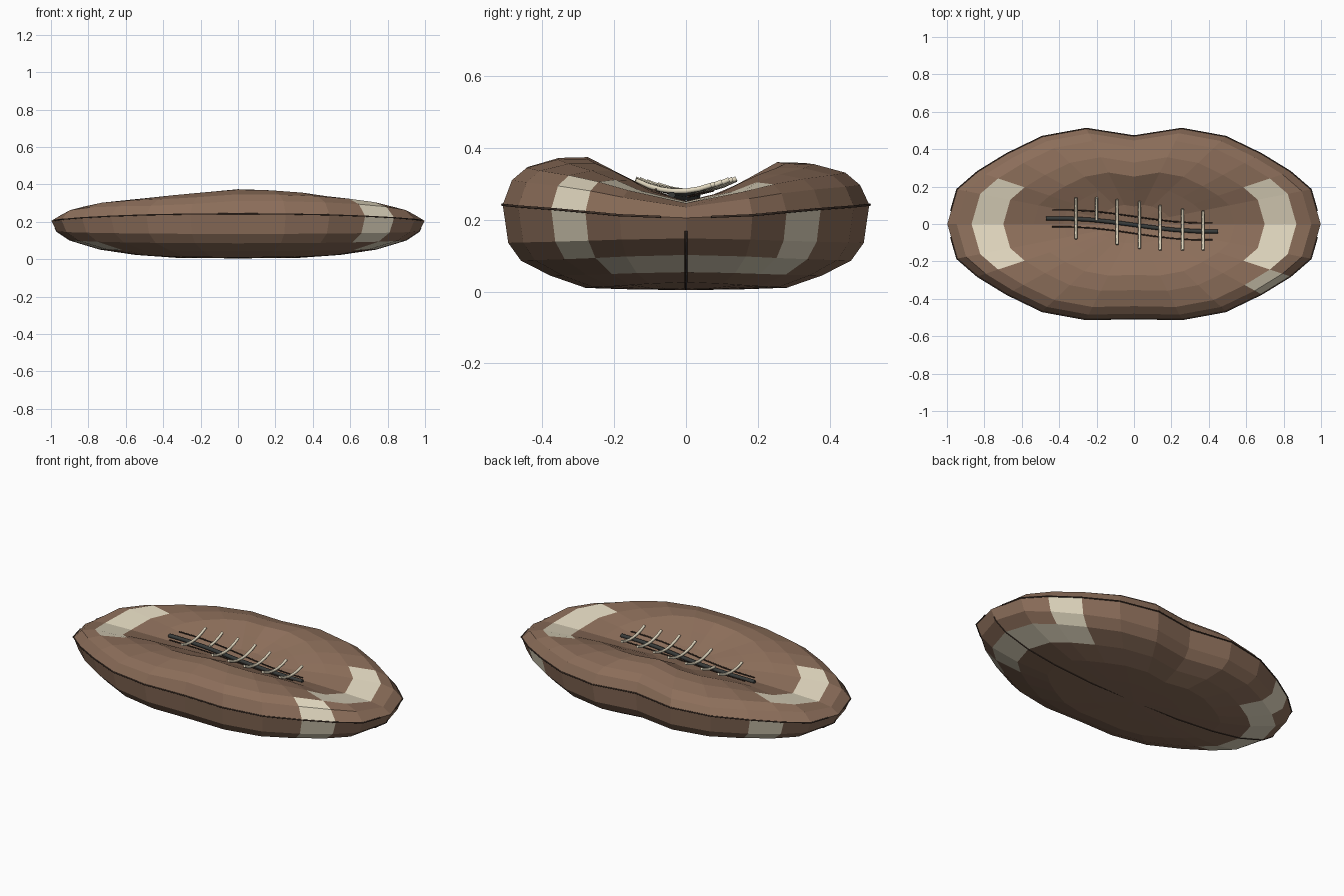
import bpy, bmesh, math
from mathutils import Vector

cube = bpy.data.objects.get("Cube")
if cube:
    bpy.data.objects.remove(cube)


def material(name, rgb):
    m = bpy.data.materials.new(name)
    m.use_nodes = True
    col = (*rgb, 1)
    m.diffuse_color = col
    m.node_tree.nodes["Principled BSDF"].inputs["Base Color"].default_value = col
    return m


leather = material("brown leather", (0.262, 0.156, 0.102))
cream = material("cream", (0.75, 0.68, 0.52))
stitch = material("dark seam", (0.06, 0.036, 0.025))
cord = material("charcoal cord", (0.04, 0.044, 0.042))

# Outline of one quarter, from the tip to the middle, at 15 degree steps
QUARTER = [(0.998, 0), (0.945, 0.185), (0.835, 0.28), (0.68, 0.375),
           (0.49, 0.467), (0.255, 0.51), (0, 0.49)]
# Rings from under the belly to the dented top:
# scale, tip height, middle height, how sharply the valley opens
RINGS = [(0.3, 0.008, 0.006, 1), (0.55, 0.026, 0.01, 1), (0.74, 0.054, 0.044, 1),
         (0.9, 0.102, 0.085, 1), (0.97, 0.148, 0.135, 1), (1.0, 0.205, 0.243, 1.2),
         (0.95, 0.235, 0.305, 0.75), (0.87, 0.246, 0.34, 0.75), (0.7, 0.25, 0.365, 1.0),
         (0.54, 0.252, 0.367, 1.1), (0.38, 0.252, 0.325, 1.1), (0.2, 0.252, 0.28, 1.1)]
SEAM = 5      # ring index of the seam
N = 24


def outline(j):
    """Outline point at step j, counted from +x towards +y."""
    j %= N
    k = j % 12
    x, y = QUARTER[min(k, 12 - k)]
    if k > 6:
        x = -x
    if j >= 12:
        x, y = -x, -y
    if j == 6:
        y -= 0.02
    if j == 18:
        y -= 0.015
    return x, y


def ring_point(i, j, grow=1.0):
    s, tip, mid, power = RINGS[i]
    x, y = outline(j)
    sn = math.sin(j * math.tau / N)
    z = tip + (mid - tip) * abs(sn) ** power
    if i > SEAM:          # front bulge higher than the back, left half lower
        z += 0.07 * min(x * s, 0) * sn ** 4 - 0.007 * sn
    return Vector((x * s * grow, y * s * grow, z))


def is_stripe(i, j):
    """Painted cells between ring i and i+1, step j and j+1."""
    off = min(j, N - 1 - j)          # steps away from the +x tip
    off = min(off, 11 - off)
    if i in (2, 7):
        return off < 2 or (off == 2 and i == 2 and j < 12)
    if off == 2:
        if j < 12:
            return i in (3, 4)
        return j >= 18 and 3 <= i <= 6
    return False


# Deflated ball
bm = bmesh.new()
rows = [[bm.verts.new(ring_point(i, j)) for j in range(N)] for i in range(len(RINGS))]
for i in range(len(rows) - 1):
    for j in range(N):
        k = (j + 1) % N
        f = bm.faces.new((rows[i][j], rows[i][k], rows[i + 1][k], rows[i + 1][j]))
        f.material_index = int(is_stripe(i, j))
bottom = bm.verts.new((0, 0, 0.004))
top = bm.verts.new((0, 0, 0.252))
for j in range(N):
    k = (j + 1) % N
    bm.faces.new((bottom, rows[0][k], rows[0][j]))
    bm.faces.new((top, rows[-1][j], rows[-1][k]))
bmesh.ops.recalc_face_normals(bm, faces=bm.faces[:])
me = bpy.data.meshes.new("ball_body")
bm.to_mesh(me)
bm.free()
me.materials.append(leather)
me.materials.append(cream)
bpy.context.collection.objects.link(bpy.data.objects.new("ball_body", me))


def strand(name, pts, radius, mat):
    """Round cord through the given points."""
    cu = bpy.data.curves.new(name, "CURVE")
    cu.dimensions = "3D"
    cu.bevel_depth = radius
    cu.bevel_resolution = 1
    cu.use_fill_caps = True
    sp = cu.splines.new("POLY")
    sp.points.add(len(pts) - 1)
    for p, q in zip(sp.points, pts):
        p.co = (*q, 1)
    cu.materials.append(mat)
    bpy.context.collection.objects.link(bpy.data.objects.new(name, cu))


# Side seams, open at both tips
for name, start in (("back_seam", 0), ("front_seam", 12)):
    pts = [ring_point(SEAM, start + j, 1.002) for j in range(13)]
    pts[0] = pts[0].lerp(pts[1], 0.38)
    pts[-1] = pts[-1].lerp(pts[-2], 0.38)
    strand(name, pts, 0.0035, stitch)

# Seam along the belly from tip to tip
half = [ring_point(i, 0) for i in range(SEAM)]
half.append(half[-1].lerp(ring_point(SEAM, 0), 0.35))
belly = [Vector((-p.x, 0, p.z)) for p in reversed(half)] + half
strand("belly_seam", belly, 0.0035, stitch)


# Lacing, following a gentle S along the valley
def valley_y(x):
    return -0.035 * math.sin(max(-1, min(1, x / 0.4)) * math.pi / 2) - 0.005


xs = [-0.47 + 0.92 * t / 8 for t in range(9)]
strand("lace_cord", [(x, valley_y(x), 0.262 + 0.15 * abs(valley_y(x))) for x in xs],
       0.011, cord)
for side in (-1, 1):
    pts = []
    for x in xs:
        y = valley_y(x) + side * 0.045
        pts.append((x * 0.93, y, 0.263 + 0.24 * abs(y)))
    strand("lace_slit", pts, 0.0035, stitch)

TIES = [(-0.31, -0.08, 0.14), (-0.2, 0.02, 0.14), (-0.09, -0.11, 0.13), (0.03, -0.13, 0.12),
        (0.14, -0.14, 0.1), (0.26, -0.14, 0.08), (0.37, -0.14, 0.07)]
for x, y0, y1 in TIES:
    pts = []
    for t in range(7):
        y = y0 + (y1 - y0) * t / 6
        pts.append((x, y, 0.279 + 2.1 * (y - 0.5 * valley_y(x)) ** 2))
    strand("lace_tie", pts, 0.008, cream)
